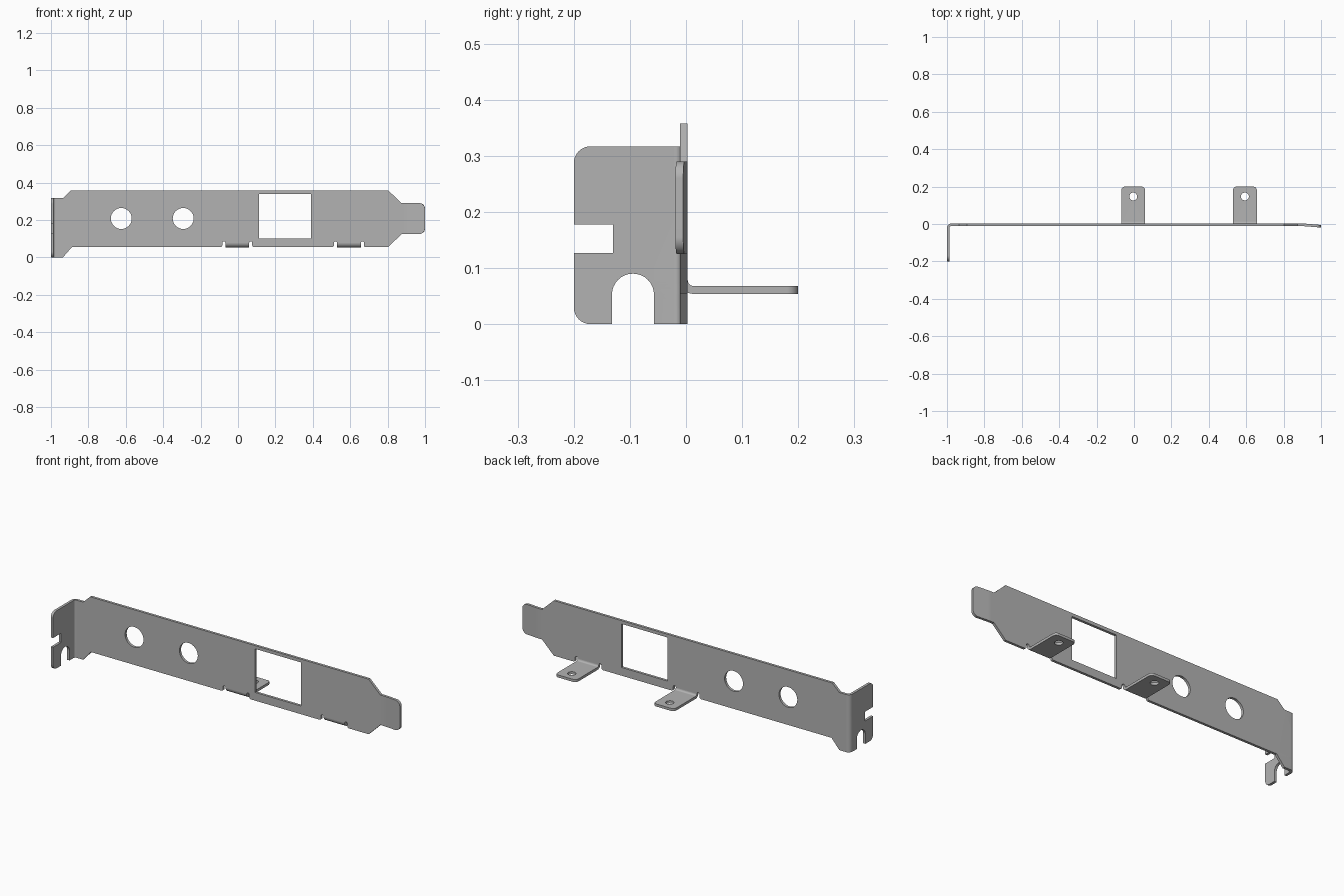
import bpy, bmesh, math
from mathutils import Vector

cube = bpy.data.objects.get("Cube")
if cube:
    bpy.data.objects.remove(cube, do_unlink=True)

THICK, MID_Y = 0.014, -0.004        # sheet thickness and middle plane
R = 0.017                           # bend radius of the sheet's middle
RIGHT = math.pi / 2
FLANGE_X, TAB_Z, TONGUE_X = -0.976, 0.078, 0.89   # where the bends start
TONGUE_R, TONGUE_ANGLE = 0.25, 0.08
TABS = (-0.004, 0.593)
TAB_HALF, NOTCH_HALF = 0.064, 0.08


# Depth on the bent part -> position on the unrolled sheet
def flange_u(y):
    return FLANGE_X - R * RIGHT - (MID_Y - R - y)


def tab_v(y):
    return TAB_Z - R * RIGHT - (y - MID_Y - R)


def roll(s, radius, angle):
    """Distance along the sheet past a bend start -> (forward, sideways)."""
    t = min(s / radius, angle)
    rest = s - t * radius
    return (radius * math.sin(t) + rest * math.cos(t),
            radius * (1 - math.cos(t)) + rest * math.sin(t))


def fillet(corners, steps=8):
    """Closed outline from (x, z[, radius]) corners."""
    pts = []
    for i, c in enumerate(corners):
        p = Vector(c[:2])
        if len(c) == 2:
            pts.append(p)
            continue
        a = (Vector(corners[i - 1][:2]) - p).normalized()
        b = (Vector(corners[(i + 1) % len(corners)][:2]) - p).normalized()
        half = a.angle(b) / 2
        centre = p + (a + b).normalized() * c[2] / math.sin(half)
        start = p + a * c[2] / math.tan(half) - centre
        end = p + b * c[2] / math.tan(half) - centre
        sweep = math.pi - 2 * half
        for k in range(steps + 1):
            f = k / steps
            pts.append(centre + (start * math.sin((1 - f) * sweep)
                                 + end * math.sin(f * sweep)) / math.sin(sweep)
                       if sweep < 3 else p)
    return pts


def circle(x, z, r, n=32):
    return [Vector((x + r * math.cos(i * math.tau / n),
                    z + r * math.sin(i * math.tau / n))) for i in range(n)]


def tab_corners(cx):
    """Relief notches and unrolled tab on the lower edge."""
    left = [(-NOTCH_HALF, 0.055, 0.01), (-NOTCH_HALF, 0.086, 0.0078),
            (-TAB_HALF, 0.086, 0.0078), (-TAB_HALF, tab_v(0.2), 0.02)]
    right = [(-c[0],) + c[1:] for c in reversed(left)]
    return [(cx + c[0],) + c[1:] for c in left + right]


# Unrolled outline: flange foot, lower edge, tongue, upper edge, flange slot
tip = flange_u(-0.2)
u_in, u_out, slot = flange_u(-0.057), flange_u(-0.132), flange_u(-0.13)
outline = [(tip, 0, 0.03), (u_out, 0), (u_out, 0.09, 0.0374),
           (u_in, 0.09, 0.0374), (u_in, 0), (-0.936, 0), (-0.888, 0.055)]
for cx in TABS:
    outline += tab_corners(cx)
outline += [(0.803, 0.055), (0.875, 0.125), (1, 0.125, 0.03), (1, 0.29, 0.03),
            (0.875, 0.29), (0.803, 0.358), (-0.893, 0.358), (-0.936, 0.317),
            (tip, 0.317, 0.03), (tip, 0.178), (slot, 0.178),
            (slot, 0.127), (tip, 0.127)]

# Round ports, square port and screw holes
loops = [fillet(outline), circle(-0.624, 0.208, 0.056),
         circle(-0.293, 0.208, 0.056),
         fillet([(0.112, 0.1), (0.39, 0.1), (0.39, 0.34), (0.112, 0.34)])]
loops += [circle(cx, tab_v(0.147), 0.021) for cx in TABS]

bm = bmesh.new()
for loop in loops:
    verts = [bm.verts.new((p.x, MID_Y, p.y)) for p in loop]
    for i, v in enumerate(verts):
        bm.edges.new((verts[i - 1], v))
bmesh.ops.triangle_fill(bm, use_beauty=True, edges=bm.edges[:],
                        normal=(0, -1, 0))


# Cut the sheet along each bend
def cut(co, no):
    bmesh.ops.bisect_plane(bm, geom=bm.verts[:] + bm.edges[:] + bm.faces[:],
                           dist=1e-6, plane_co=co, plane_no=no)


STEPS = 6
for k in range(STEPS + 1):
    s = k / STEPS
    cut((FLANGE_X - s * R * RIGHT, 0, 0), (1, 0, 0))
    cut((0, 0, TAB_Z - s * R * RIGHT), (0, 0, 1))
    cut((TONGUE_X + s * TONGUE_R * TONGUE_ANGLE, 0, 0), (1, 0, 0))

# Fold flange forward, tabs backward and tongue slightly forward
for v in bm.verts:
    x, y, z = v.co
    if x < FLANGE_X:
        along, off = roll(FLANGE_X - x, R, RIGHT)
        v.co = (FLANGE_X - along, y - off, z)
    elif x > TONGUE_X:
        along, off = roll(x - TONGUE_X, TONGUE_R, TONGUE_ANGLE)
        v.co = (TONGUE_X + along, y - off, z)
    elif z < TAB_Z and any(abs(x - cx) < TAB_HALF + 0.003 for cx in TABS):
        along, off = roll(TAB_Z - z, R, RIGHT)
        v.co = (x, y + off, TAB_Z - along)
bmesh.ops.recalc_face_normals(bm, faces=bm.faces[:])

mesh = bpy.data.meshes.new("slot_bracket")
bm.to_mesh(mesh)
bm.free()
bracket = bpy.data.objects.new("slot_bracket", mesh)
bpy.context.collection.objects.link(bracket)

# Metal colour
metal = bpy.data.materials.new("grey_metal")
metal.use_nodes = True
grey = (0.45, 0.45, 0.45, 1)
metal.diffuse_color = grey
metal.node_tree.nodes["Principled BSDF"].inputs["Base Color"].default_value = grey
mesh.materials.append(metal)

# Give the sheet thickness and smooth the bends only
bpy.ops.object.select_all(action='DESELECT')
bracket.select_set(True)
bpy.context.view_layer.objects.active = bracket
solid = bracket.modifiers.new("thickness", 'SOLIDIFY')
solid.thickness, solid.offset, solid.use_even_offset = THICK, 0, True
bpy.ops.object.modifier_apply(modifier=solid.name)
bpy.ops.object.shade_smooth_by_angle(angle=math.radians(30))
weighted = bracket.modifiers.new("flat_normals", 'WEIGHTED_NORMAL')
weighted.keep_sharp = True
